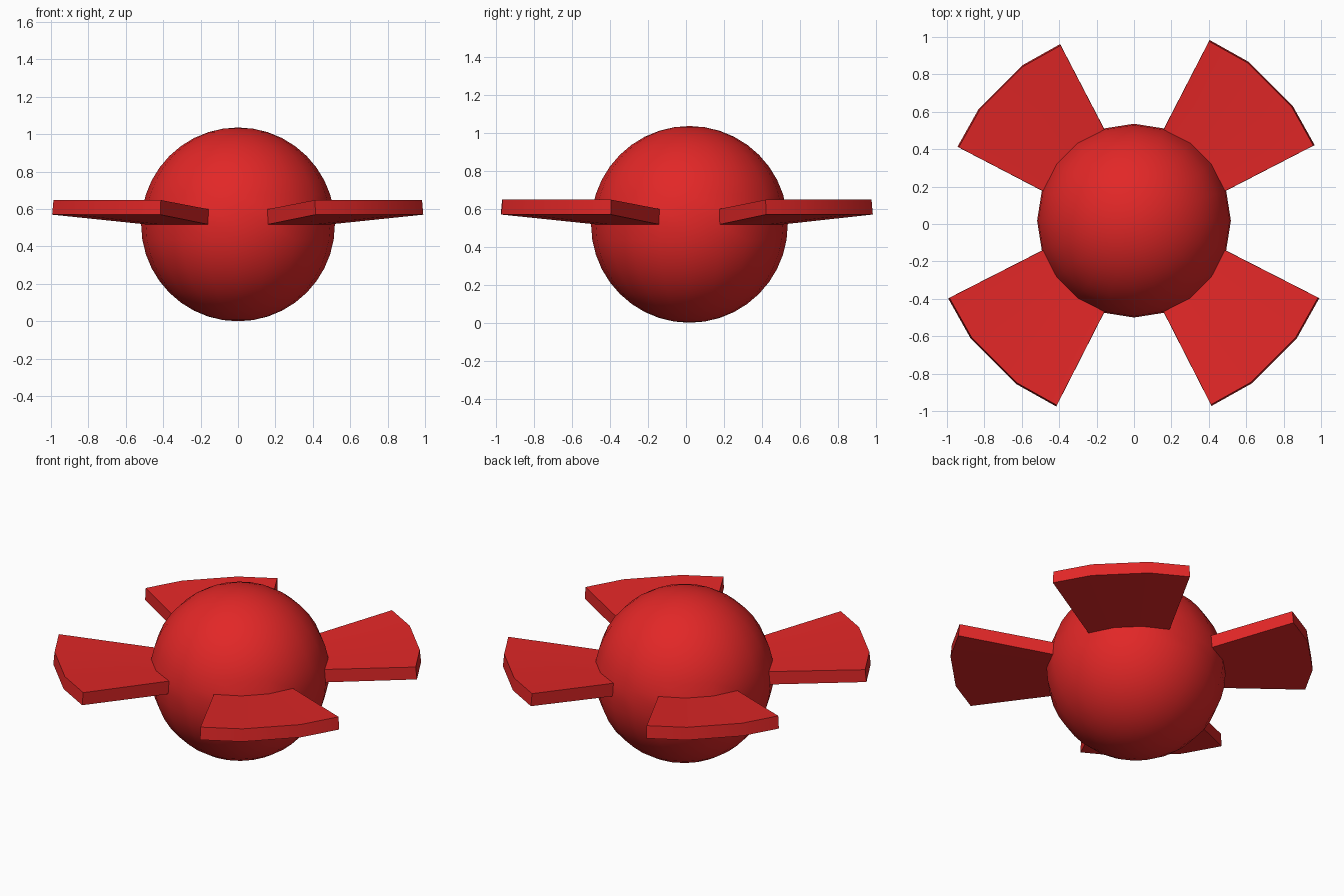
import bpy, bmesh, math
from mathutils import Vector

if "Cube" in bpy.data.objects:
    bpy.data.objects.remove(bpy.data.objects["Cube"])

CENTRE = Vector((0, 0.018, 0.518))
R = 0.518
STEP = math.radians(18)
TIP_LOW, TIP_HIGH = 0.57, 0.648
# blade direction in degrees -> tip radius
BLADES = {-45: 1.074, -135: 1.077, 45: 1.047, 135: 1.023}

red = bpy.data.materials.new("bright red")
red.diffuse_color = (0.76, 0.02, 0.02, 1)
red.use_nodes = True
red.node_tree.nodes["Principled BSDF"].inputs["Base Color"].default_value = red.diffuse_color

# round body
bm = bmesh.new()
bmesh.ops.create_uvsphere(bm, u_segments=20, v_segments=20, radius=R)


def angle_from(v, direction):
    a = math.atan2(v.y, v.x) - math.radians(direction)
    return (a + math.pi) % (2 * math.pi) - math.pi


# blades: three faces just above the equator pulled outwards and widened
for direction, tip in BLADES.items():
    faces = []
    for f in bm.faces:
        c = f.calc_center_median()
        on_body = c.xy.length < R
        if on_body and 0 < c.z < R * 0.15 and abs(angle_from(c, direction)) < 1.2 * STEP:
            faces.append(f)
    ext = bmesh.ops.extrude_face_region(bm, geom=faces)
    for v in [g for g in ext["geom"] if isinstance(g, bmesh.types.BMVert)]:
        off = angle_from(v.co, direction)
        new = math.radians(22.3 if abs(off) > STEP else 9.2) * (1 if off > 0 else -1)
        a = math.radians(direction) + new
        high = v.co.z > 0.01
        r = tip * (0.993 if high else 1.0)
        z = (TIP_HIGH if high else TIP_LOW) - CENTRE.z
        v.co = (r * math.cos(a), r * math.sin(a), z)
    old = [f for f in faces if f.is_valid and all(v.co.xy.length < R * 1.01 for v in f.verts)]
    bmesh.ops.delete(bm, geom=old, context='FACES')

bmesh.ops.recalc_face_normals(bm, faces=bm.faces)
bmesh.ops.translate(bm, vec=CENTRE, verts=bm.verts)
mesh = bpy.data.meshes.new("ball_with_blades")
bm.to_mesh(mesh)
bm.free()
mesh.materials.append(red)
obj = bpy.data.objects.new("ball_with_blades", mesh)
bpy.context.collection.objects.link(obj)
bpy.context.view_layer.objects.active = obj
obj.select_set(True)
bpy.ops.object.shade_smooth_by_angle(angle=math.radians(30))
